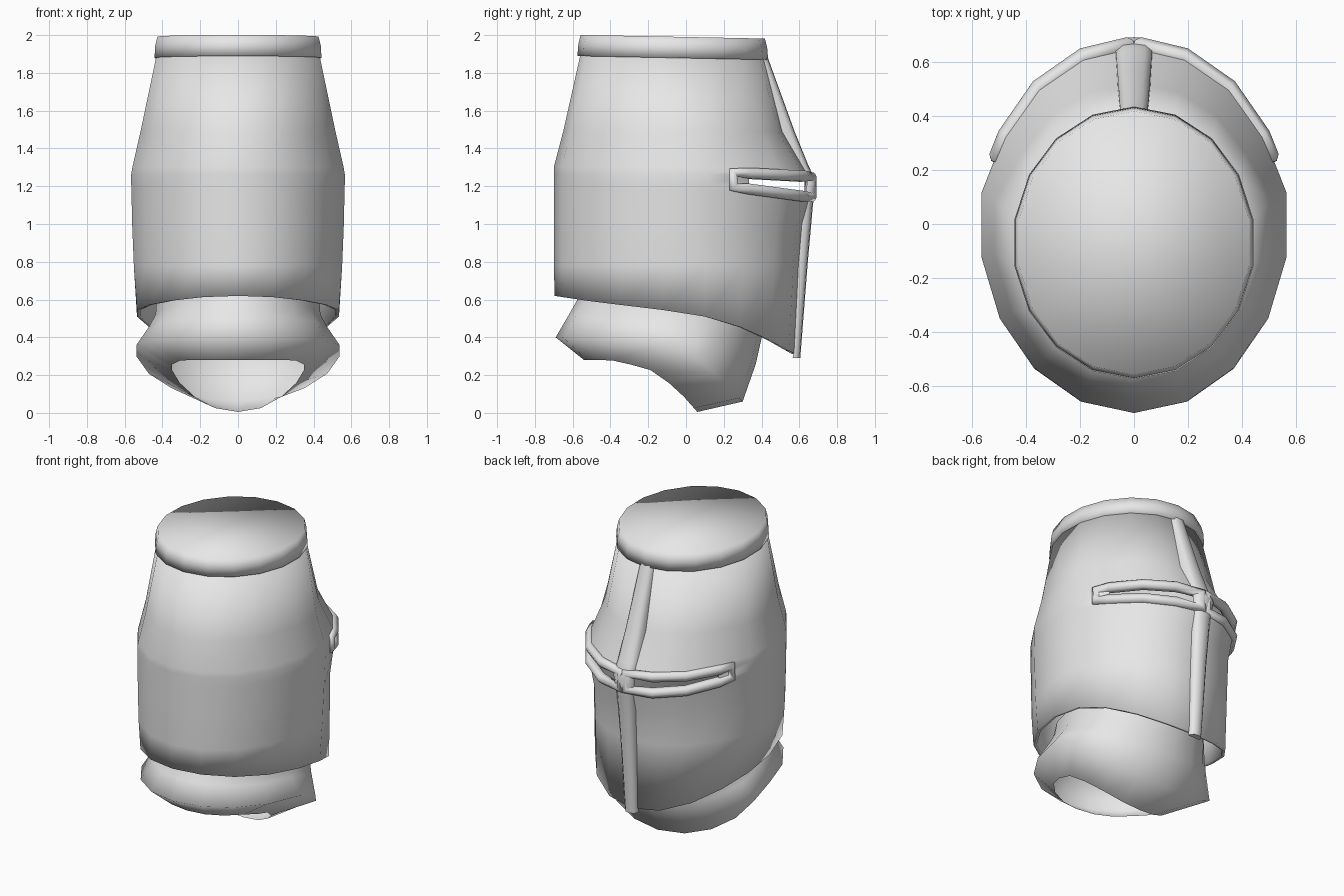
import bpy, math

if "Cube" in bpy.data.objects:
    bpy.data.objects.remove(bpy.data.objects["Cube"])

steel = bpy.data.materials.new("plain steel grey")
steel.diffuse_color = (0.8, 0.8, 0.8, 1)
steel.use_nodes = True
steel.node_tree.nodes["Principled BSDF"].inputs["Base Color"].default_value = steel.diffuse_color
SEG = 18
ANGLES = [math.radians(-90 + 360 * i / SEG) for i in range(SEG)]


def lerp(a, b, t):
    t = max(0.0, min(1.0, t))
    return a + (b - a) * t


def table(points, y):
    """Piecewise linear lookup of height by depth."""
    for (y0, z0), (y1, z1) in zip(points, points[1:]):
        if y <= y1:
            return lerp(z0, z1, (y - y0) / (y1 - y0))
    return points[-1][1]


def make(name, verts, faces, angle):
    me = bpy.data.meshes.new(name)
    me.from_pydata(verts, [], faces)
    me.update()
    ob = bpy.data.objects.new(name, me)
    bpy.context.collection.objects.link(ob)
    finish(ob, angle)
    return ob


def finish(ob, angle):
    ob.data.materials.clear()
    ob.data.materials.append(steel)
    bpy.ops.object.select_all(action='DESELECT')
    ob.select_set(True)
    bpy.context.view_layer.objects.active = ob
    bpy.ops.object.shade_smooth_by_angle(angle=math.radians(angle))


def loft(rings, skip=lambda row, col: False, cap_ends=False):
    """Join rings, listed bottom to top, into a skin."""
    n = len(rings[0])
    verts = [v for r in rings for v in r]
    faces = []
    for i in range(len(rings) - 1):
        for j in range(n):
            if not skip(i, j):
                k = (j + 1) % n
                faces.append((i * n + j, i * n + k, (i + 1) * n + k, (i + 1) * n + j))
    if cap_ends:
        faces.append(tuple(reversed(range(n))))
        faces.append(tuple(range((len(rings) - 1) * n, len(rings) * n)))
    return verts, faces


def oval(rx, back, front, height, rx_front=None):
    """Egg-shaped ring; the face side may be drawn in narrower."""
    pts = []
    for a in ANGLES:
        s, c = math.sin(a), math.cos(a)
        w = lerp(0, 1, (s - 0.18) / 0.3)
        y = s * (front if s > 0 else back)
        x = c * lerp(rx, rx_front or rx, w)
        pts.append((x, y, height(y) if callable(height) else height))
    return pts


def crown_ring(rx, ry, z):
    """Oval set back from the face and tilted toward it."""
    return [(rx * math.cos(a), -0.07 + ry * math.sin(a),
             z - 0.02 * (0.43 + ry * math.sin(a))) for a in ANGLES]


def toward_face(z_side, z_face):
    return lambda y: lerp(z_side, z_face, (y - 0.2) / 0.47)


# Helm shell, with the eye slits left open in one row
hem = [(-0.7, 0.62), (-0.5, 0.59), (0, 0.53), (0.2, 0.49), (0.4, 0.41), (0.6, 0.30)]
shell_rings = [
    oval(0.543, 0.695, 0.58, lambda y: table(hem, y)),
    oval(0.56, 0.70, 0.605, 0.78, 0.54),
    oval(0.569, 0.70, 0.625, 1.0, 0.535),
    oval(0.573, 0.70, 0.66, toward_face(1.18, 1.12), 0.55),
    oval(0.574, 0.70, 0.665, toward_face(1.21, 1.16), 0.553),
    oval(0.574, 0.70, 0.665, toward_face(1.265, 1.23), 0.553),
    oval(0.568, 0.70, 0.65, toward_face(1.30, 1.27), 0.548),
    oval(0.524, 0.65, 0.52, 1.49, 0.48),
    crown_ring(0.438, 0.488, 1.90),
]


def is_slit(row, col):
    mid = math.degrees(ANGLES[col]) + 10
    return row == 4 and 30 < mid < 150


verts, faces = loft(shell_rings, is_slit)
shell = make("helm_shell", verts, faces, 60)
solid = shell.modifiers.new("thickness", 'SOLIDIFY')
solid.thickness = 0.02
solid.offset = -1

# Crown cap
verts, faces = loft([crown_ring(0.42, 0.475, 1.89), crown_ring(0.449, 0.505, 1.888),
                     crown_ring(0.445, 0.50, 1.95), crown_ring(0.433, 0.488, 2.0)],
                    cap_ends=True)
make("crown_cap", verts, faces, 100)

# Vertical face ridge: (depth y, height z, half width, inward depth)
ridge_path = [(0.605, 0.29, 0.043, 0.04), (0.645, 0.80, 0.052, 0.05),
              (0.672, 1.10, 0.06, 0.05), (0.692, 1.22, 0.07, 0.05),
              (0.648, 1.31, 0.066, 0.06), (0.575, 1.49, 0.06, 0.09),
              (0.43, 1.89, 0.05, 0.05)]
ridge_rings = []
for y, z, w, d in ridge_path:
    ridge_rings.append([(-w, y - d, z), (w, y - d, z), (w, y - 0.025, z), (w * 0.6, y - 0.004, z),
                        (0, y, z), (-w * 0.6, y - 0.004, z), (-w, y - 0.025, z)])
verts, faces = loft(ridge_rings, cap_ends=True)
make("face_ridge", verts, faces, 60)

# Raised rim around each eye slit
for side, name in ((1, "right_slit_rim"), (-1, "left_slit_rim")):
    upper, lower = [], []
    for deg in (22, 30, 50, 70, 88):
        a = math.radians(deg)
        x, y = side * 0.545 * math.cos(a), 0.66 * math.sin(a)
        upper.append((x, y, toward_face(1.275, 1.25)(y)))
        lower.append((x, y, toward_face(1.203, 1.14)(y)))
    path = upper + lower[::-1]
    cu = bpy.data.curves.new(name, 'CURVE')
    cu.dimensions = '3D'
    cu.bevel_depth = 0.033
    cu.bevel_resolution = 1
    sp = cu.splines.new('POLY')
    sp.points.add(len(path) - 1)
    for p, co in zip(sp.points, path):
        p.co = (*co, 1)
    sp.use_cyclic_u = True
    ob = bpy.data.objects.new(name, cu)
    bpy.context.collection.objects.link(ob)
    bpy.ops.object.select_all(action='DESELECT')
    ob.select_set(True)
    bpy.context.view_layer.objects.active = ob
    bpy.ops.object.convert(target='MESH')
    finish(bpy.context.view_layer.objects.active, 70)

# Neck guard, open underneath, dipping to a point at the throat
lip_z = [(-0.54, 0.28), (-0.4, 0.28), (-0.2, 0.235), (-0.05, 0.13), (0.06, 0.005)]
flare_z = [(-0.69, 0.40), (-0.1, 0.36), (0.05, 0.30), (0.19, 0.17), (0.3, 0.06)]
waist_z = [(-0.62, 0.52), (-0.1, 0.46), (0.2, 0.37), (0.37, 0.26)]
lip = [(0.355 * math.cos(a), -0.24 + 0.3 * math.sin(a),
        table(lip_z, -0.24 + 0.3 * math.sin(a))) for a in ANGLES]
verts, faces = loft([
    lip,
    oval(0.545, 0.69, 0.30, lambda y: table(flare_z, y)),
    oval(0.475, 0.62, 0.37, lambda y: table(waist_z, y)),
    oval(0.443, 0.575, 0.41, lambda y: lerp(0.60, 0.44, (y + 0.58) / 0.99)),
    oval(0.436, 0.55, 0.41, lambda y: lerp(0.66, 0.58, (y + 0.58) / 0.99)),
])
make("neck_guard", verts, faces, 179)
